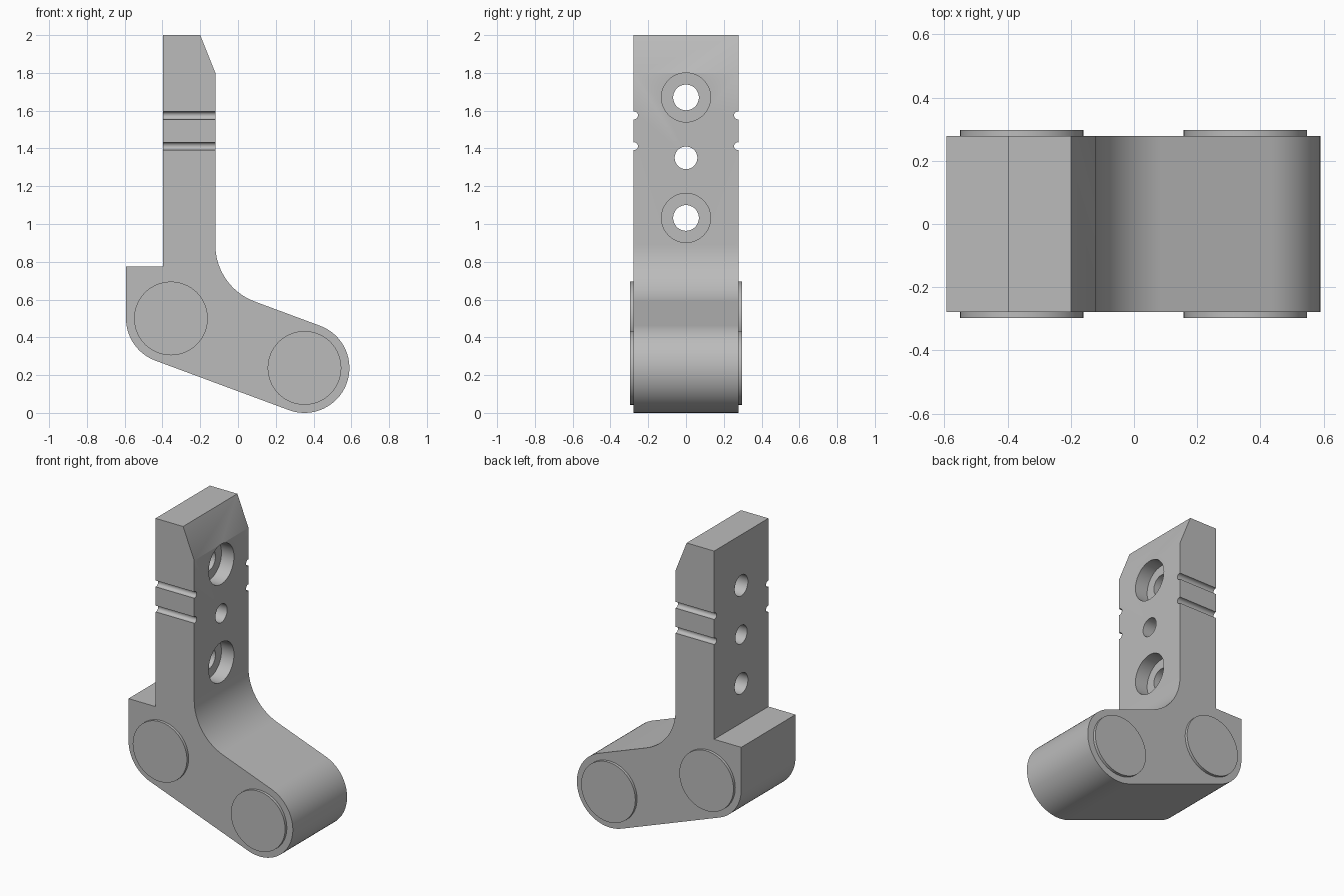
import bpy, bmesh
from math import radians, cos, sin, atan2, degrees
from mathutils import Matrix, Vector

if "Cube" in bpy.data.objects:
    bpy.data.objects.remove(bpy.data.objects["Cube"], do_unlink=True)

GREY = (0.5, 0.5, 0.5, 1)
mat = bpy.data.materials.new("plain grey")
mat.use_nodes = True
mat.diffuse_color = GREY
mat.node_tree.nodes["Principled BSDF"].inputs["Base Color"].default_value = GREY

HALF = 0.279                 # half depth of the body
LEFT_PIN = (-0.355, 0.5)     # pin centres in x, z
RIGHT_PIN = (0.352, 0.238)
END_R = 0.238
FILLET_R = 0.32
STEM_BACK, STEM_FACE = -0.398, -0.12


def finish(name, bm):
    bmesh.ops.recalc_face_normals(bm, faces=bm.faces)
    mesh = bpy.data.meshes.new(name)
    bm.to_mesh(mesh)
    bm.free()
    mesh.materials.append(mat)
    obj = bpy.data.objects.new(name, mesh)
    bpy.context.collection.objects.link(obj)
    return obj


def cylinder(name, centre, radius, length, axis, sides=48):
    bm = bmesh.new()
    turn = Vector((0, 0, 1)).rotation_difference(Vector(axis)).to_matrix().to_4x4()
    bmesh.ops.create_cone(bm, cap_ends=True, segments=sides, radius1=radius,
                          radius2=radius, depth=length,
                          matrix=Matrix.Translation(centre) @ turn)
    return finish(name, bm)


def arc(centre, radius, start, end, steps=16):
    angles = [radians(start + (end - start) * i / steps) for i in range(steps + 1)]
    return [(centre[0] + radius * cos(a), centre[1] + radius * sin(a)) for a in angles]


def smooth(obj):
    bpy.ops.object.select_all(action='DESELECT')
    obj.select_set(True)
    bpy.context.view_layer.objects.active = obj
    bpy.ops.object.shade_smooth_by_angle(angle=radians(28))


# Side profile: sloping foot with round ends, filleted into an upright stem
run = Vector(RIGHT_PIN) - Vector(LEFT_PIN)
normal = Vector((-run.y, run.x)).normalized()
up = degrees(atan2(normal.y, normal.x))
top_edge = Vector(RIGHT_PIN) + normal * END_R
fillet_x = STEM_FACE + FILLET_R
fillet_z = top_edge.y + (FILLET_R - normal.x * (fillet_x - top_edge.x)) / normal.y

profile = [(STEM_BACK, 2), (STEM_BACK, 0.775), (LEFT_PIN[0] - END_R, 0.775)]
profile += arc(LEFT_PIN, END_R, 180, up + 180)
profile += arc(RIGHT_PIN, END_R, up - 180, up, 32)
profile += arc((fillet_x, fillet_z), FILLET_R, up + 180, 180)
profile += [(STEM_FACE, 1.8), (-0.2, 2)]

bm = bmesh.new()
face = bm.faces.new([bm.verts.new((x, -HALF, z)) for x, z in profile])
new = bmesh.ops.extrude_face_region(bm, geom=[face])["geom"]
bmesh.ops.translate(bm, vec=(0, 2 * HALF, 0),
                    verts=[v for v in new if isinstance(v, bmesh.types.BMVert)])
body = finish("bracket_body", bm)

# Cutters: bolt holes, counterbores and side grooves
cutters = []
stem_mid = (STEM_BACK + STEM_FACE) / 2
for z, radius in ((1.67, 0.068), (1.35, 0.06), (1.032, 0.068)):
    cutters.append(cylinder("hole_cutter", (stem_mid, 0, z), radius, 0.5, (1, 0, 0)))
for z in (1.67, 1.032):
    cutters.append(cylinder("counterbore_cutter", (STEM_FACE, 0, z), 0.13, 0.18, (1, 0, 0)))
for z in (1.575, 1.412):
    for side in (-1, 1):
        cutters.append(cylinder("groove_cutter", (stem_mid, side * (HALF - 0.004), z),
                                0.021, 0.5, (1, 0, 0), 24))
for cutter in cutters:
    cutter.hide_render = True
    mod = body.modifiers.new("cut", 'BOOLEAN')
    mod.operation, mod.solver, mod.object = 'DIFFERENCE', 'EXACT', cutter

# Bake the cuts, then drop the cutters
graph = bpy.context.evaluated_depsgraph_get()
cut_mesh = bpy.data.meshes.new_from_object(body.evaluated_get(graph))
body.modifiers.clear()
body.data = cut_mesh
for cutter in cutters:
    bpy.data.objects.remove(cutter, do_unlink=True)
smooth(body)

# Raised pin ends on the front and back
for label, (x, z) in (("right", LEFT_PIN), ("left", RIGHT_PIN)):
    for end, side in (("front", -1), ("back", 1)):
        pin = cylinder(f"{label}_pin_{end}", (x, side * (HALF - 0.006), z),
                       0.195, 0.048, (0, 1, 0), 64)
        smooth(pin)
